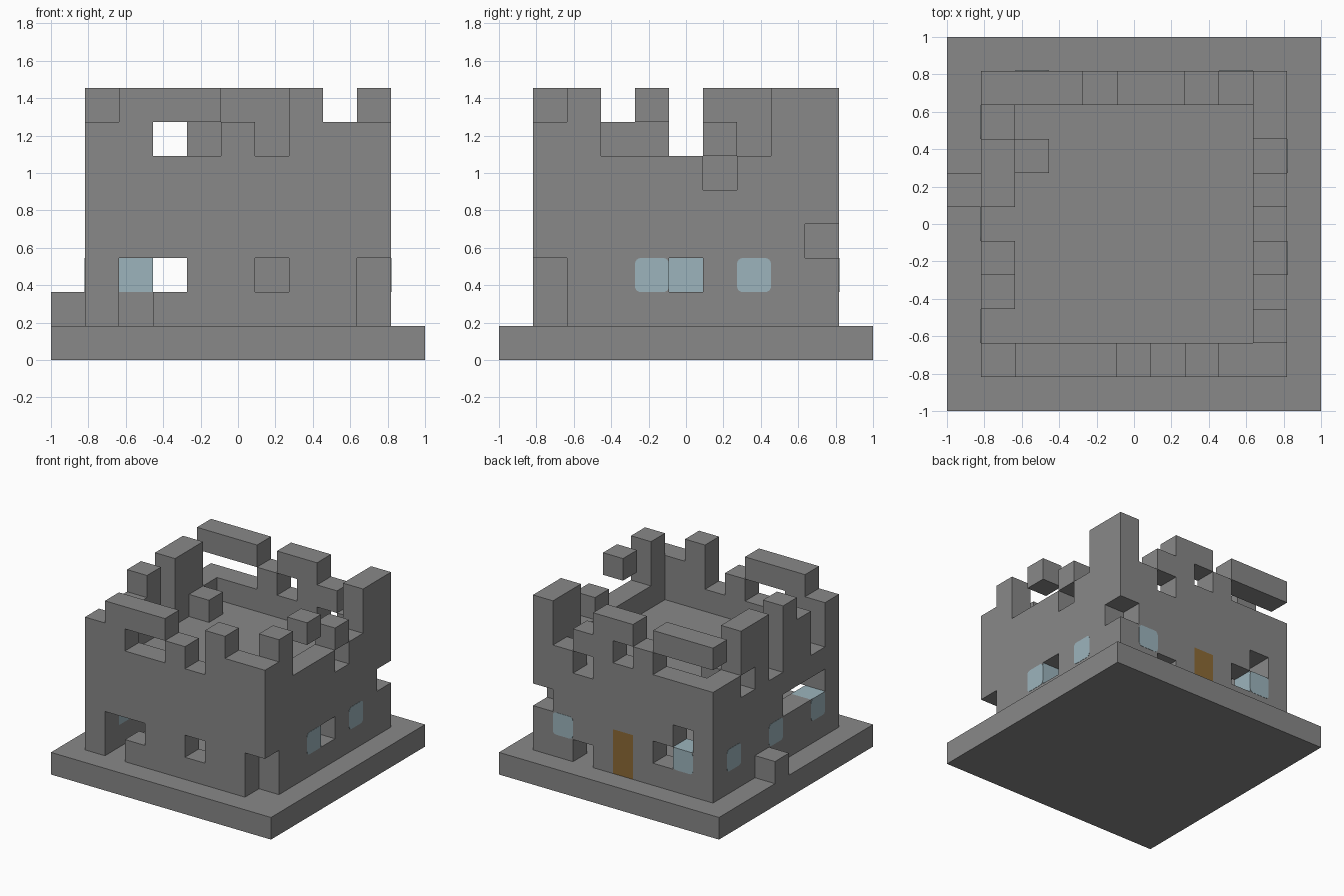
import bpy
import bmesh
from mathutils import Vector

if "Cube" in bpy.data.objects:
    bpy.data.objects.remove(bpy.data.objects["Cube"], do_unlink=True)

U = 2 / 11  # block size


def material(name, rgb):
    m = bpy.data.materials.new(name)
    m.use_nodes = True
    m.diffuse_color = (*rgb, 1)
    bsdf = m.node_tree.nodes["Principled BSDF"]
    bsdf.inputs["Base Color"].default_value = (*rgb, 1)
    bsdf.inputs["Roughness"].default_value = 0.9
    return m


STONE = material("stone_grey", (0.246, 0.246, 0.246))
GLASS = material("pale_blue_glass", (0.332, 0.456, 0.503))
WOOD = material("brown_wood", (0.26, 0.143, 0.036))

# Wall elevations, top row first: # stone, w window, d door, . gap
FRONT = """.###..#..
##..#.###
#########
#########
#########
#..##.##.
#.######."""
BACK = """###.##..#
...#.##.#
######.##
#########
#.######.
#w.#d##w#
####d#.##"""
LEFT_SIDE = """..#.##.
.##.##.
.##.#.#
#######
...####
w##w##w
####.##"""
RIGHT_SIDE = """#.#...#
#...#.#
####.##
#######
#######
##w.#w#
#######"""

blocks = {}  # cell -> (part, kind, outward direction)


def add_wall(part, rows, place, out):
    lines = rows.split()
    for r, line in enumerate(lines):
        for i, kind in enumerate(line):
            if kind != ".":
                blocks[place(i) + (len(lines) - r,)] = (part, kind, Vector(out))


def add_box(part, xs, ys, z):
    for x in xs:
        for y in ys:
            blocks[(x, y, z)] = (part, "#", Vector((0, 0, 1)))


add_wall("front_wall", FRONT, lambda i: (i - 4, -4), (0, -1, 0))
add_wall("back_wall", BACK, lambda i: (i - 4, 4), (0, 1, 0))
add_wall("west_wall", LEFT_SIDE, lambda i: (-4, i - 3), (-1, 0, 0))
add_wall("east_wall", RIGHT_SIDE, lambda i: (4, i - 3), (1, 0, 0))
add_box("base_slab", range(-5, 6), range(-5, 6), 0)
add_box("roof_deck", range(-3, 4), range(-3, 4), 4)
add_box("loose_roof_block", [-3], [2], 5)
add_box("outside_step", [-5], [1], 1)


def centre(cell):
    return Vector((cell[0], cell[1], cell[2] + 0.5)) * U


def finish(name, bm, mats):
    mesh = bpy.data.meshes.new(name)
    bm.to_mesh(mesh)
    bm.free()
    for m in mats:
        mesh.materials.append(m)
    ob = bpy.data.objects.new(name, mesh)
    bpy.context.collection.objects.link(ob)
    return ob


def add_exposed_faces(bm, cell, kind, out):
    for axis in range(3):
        for sign in (-1, 1):
            near = list(cell)
            near[axis] += sign
            if tuple(near) in blocks:
                continue
            n = Vector([sign if k == axis else 0 for k in range(3)])
            s = Vector([1 if k == (axis + 1) % 3 else 0 for k in range(3)])
            t = n.cross(s)
            corners = [n - s - t, n + s - t, n + s + t, n - s + t]
            face = bm.faces.new([bm.verts.new(centre(cell) + c * U / 2) for c in corners])
            # windows have a stone frame on the outside only
            if kind == "w" and n != out:
                face.material_index = 1
            elif kind == "d":
                face.material_index = 2


# Stonework, window blocks and door, one object per part
for part in sorted({b[0] for b in blocks.values()}):
    bm = bmesh.new()
    for cell, (owner, kind, out) in blocks.items():
        if owner == part:
            add_exposed_faces(bm, cell, kind, out)
    bmesh.ops.remove_doubles(bm, verts=bm.verts, dist=0.001)
    finish(part, bm, [STONE, GLASS, WOOD])

# Rounded panes on the outer face of each window
for cell, (part, kind, out) in blocks.items():
    if kind != "w":
        continue
    bm = bmesh.new()
    bmesh.ops.create_cube(bm, size=1)
    size = [0.004 if out[k] else U for k in range(3)]
    bmesh.ops.scale(bm, vec=size, verts=bm.verts)
    rim = [e for e in bm.edges
           if abs((e.verts[1].co - e.verts[0].co).normalized().dot(out)) > 0.9]
    bmesh.ops.bevel(bm, geom=rim, offset=0.03, segments=4, profile=0.5, affect="EDGES")
    pane = finish(part.replace("wall", "window_pane"), bm, [GLASS])
    pane.location = centre(cell) + out * U / 2
